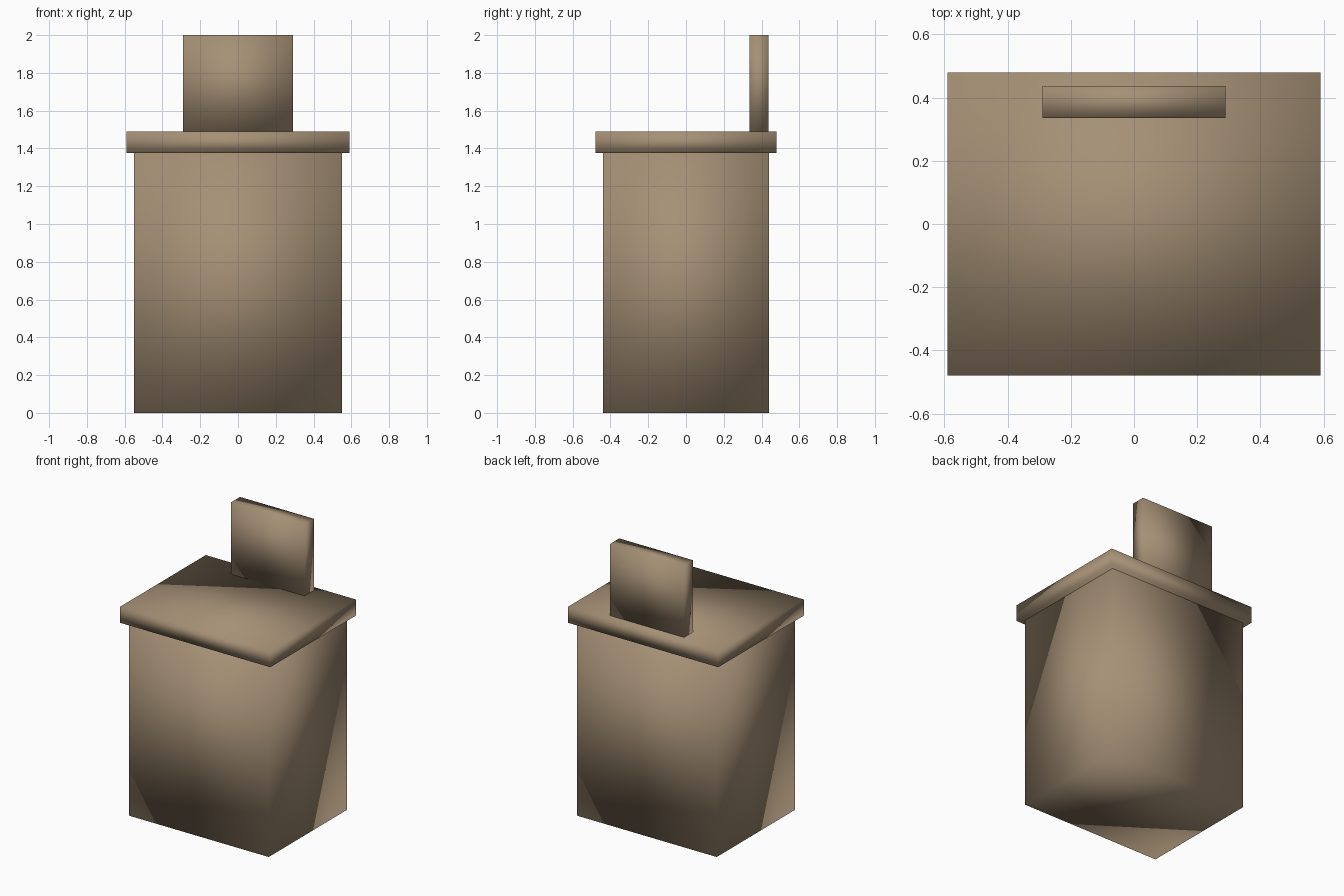
import bpy

# Remove the default cube
default = bpy.data.objects.get("Cube")
if default:
    bpy.data.objects.remove(default, do_unlink=True)

# Single flat colour
wood = bpy.data.materials.new("light_brown")
wood.use_nodes = True
COLOUR = (0.38, 0.28, 0.18, 1)
wood.diffuse_color = COLOUR
wood.node_tree.nodes["Principled BSDF"].inputs["Base Color"].default_value = COLOUR


def smooth_box(name, low, high):
    """Closed box between two corners, shaded smooth across its edges."""
    centre = [(a + b) / 2 for a, b in zip(low, high)]
    bpy.ops.mesh.primitive_cube_add(size=1, location=centre)
    box = bpy.context.object
    box.name = box.data.name = name
    box.scale = [b - a for a, b in zip(low, high)]
    bpy.ops.object.transform_apply(location=False, rotation=False, scale=True)
    box.data.materials.append(wood)
    bpy.ops.object.shade_smooth()
    return box


# Main cabinet
smooth_box("body", (-0.55, -0.44, 0), (0.55, 0.44, 1.375))

# Overhanging slab on top of the cabinet
smooth_box("top_slab", (-0.59, -0.48, 1.375), (0.59, 0.48, 1.49))

# Upright panel near the back edge
smooth_box("back_panel", (-0.29, 0.335, 1.49), (0.29, 0.437, 2))
